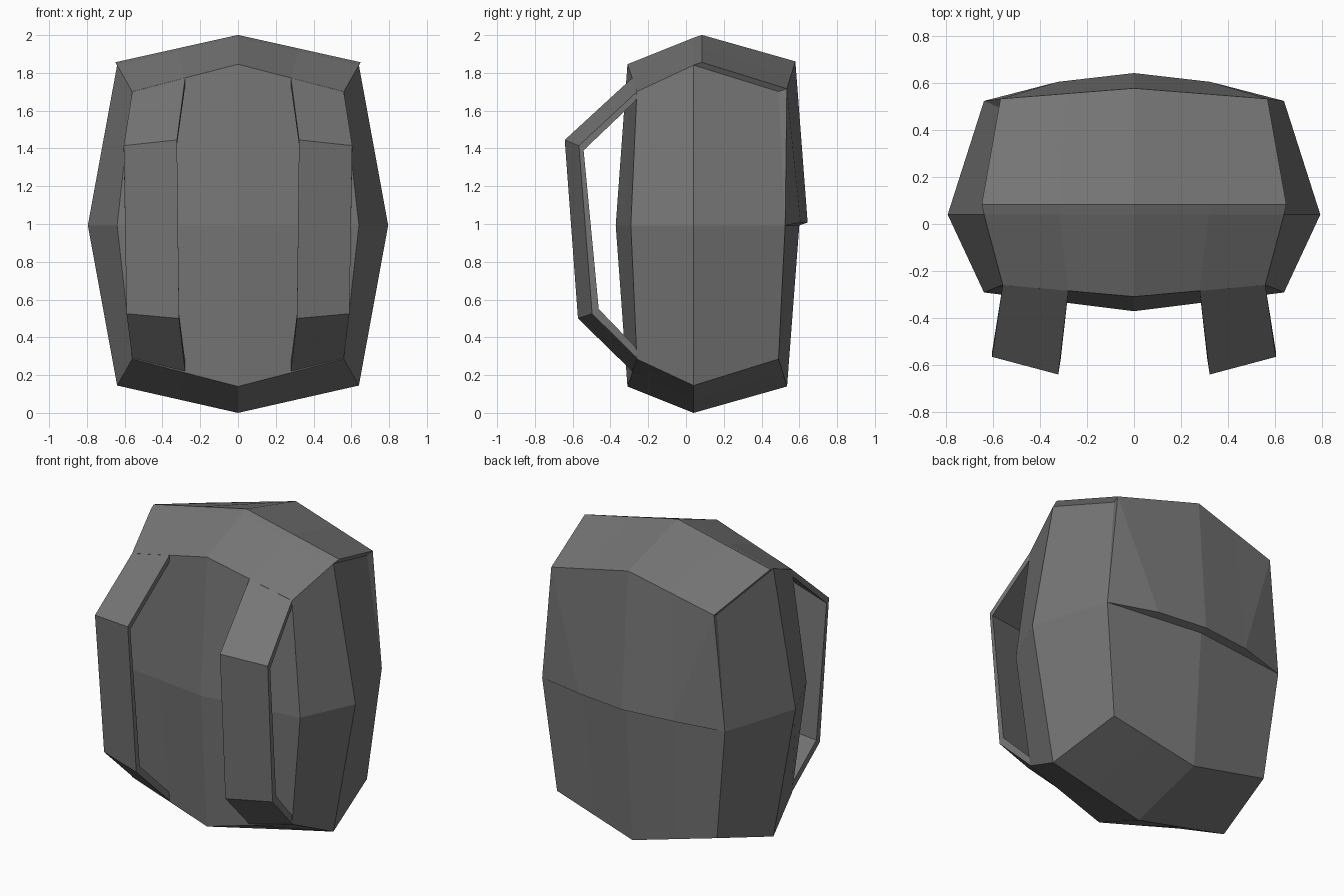
import bpy, bmesh
from mathutils import Vector

if "Cube" in bpy.data.objects:
    bpy.data.objects.remove(bpy.data.objects["Cube"])

US = (-1, -0.5, 0, 0.5, 1)      # columns across the width
HS = (-1, 0, 1)

fabric = bpy.data.materials.new("dark_fabric")
fabric.diffuse_color = (0.18, 0.18, 0.18, 1)
fabric.use_nodes = True
fabric.node_tree.nodes["Principled BSDF"].inputs["Base Color"].default_value = fabric.diffuse_color


def body_point(u, v, w):
    """Map a box grid point to the bulging pack surface."""
    a, b, c = abs(u), abs(v), abs(w)
    x = u * (0.795 - 0.155 * (b + c) + 0.075 * b * c)
    if v < 0:
        depth = 0.412 - 0.08 * a - 0.062 * c + 0.03 * a * c
    else:
        depth = 0.56 - 0.075 * a - 0.065 * c + 0.03 * a * c
    z = 0.993 + w * (0.993 - 0.145 * a - 0.14 * b)
    return Vector((x, 0.04 + v * depth, z))


def flap_point(u, v, w):
    """Raised copy of the surface; its lower corners stay on the body."""
    p = body_point(u, v, w)
    if abs(u) == 1 and w == 0:
        return p
    return p + Vector((0.01 * u, 0.044, 0.015))


def make(name, polys):
    bm = bmesh.new()
    for poly in polys:
        bm.faces.new([bm.verts.new(p) for p in poly])
    bmesh.ops.remove_doubles(bm, verts=bm.verts, dist=1e-4)
    bmesh.ops.dissolve_degenerate(bm, edges=bm.edges, dist=1e-4)
    bmesh.ops.recalc_face_normals(bm, faces=bm.faces)
    mesh = bpy.data.meshes.new(name)
    bm.to_mesh(mesh)
    bm.free()
    mesh.materials.append(fabric)
    ob = bpy.data.objects.new(name, mesh)
    bpy.context.collection.objects.link(ob)
    return ob


def grid(rows_a, rows_b, f):
    """Quads of a parameter grid."""
    for a0, a1 in zip(rows_a, rows_a[1:]):
        for b0, b1 in zip(rows_b, rows_b[1:]):
            yield [f(a0, b0), f(a1, b0), f(a1, b1), f(a0, b1)]


# Pack body: six faceted sides, open only where the flap covers it
polys = []
for s in (-1, 1):
    rows = HS if s < 0 else HS[:2]
    polys += grid(HS, HS, lambda v, w: body_point(s, v, w))
    polys += grid(US, rows, lambda u, w: body_point(u, s, w))
    polys += grid(US, rows, lambda u, v: body_point(u, v, s))
make("pack_body", polys)

# Lid flap: over the rear half of the top and down the upper back
path = [(0, 1), (1, 1), (1, 0)]
polys = []
for (v0, w0), (v1, w1) in zip(path, path[1:]):
    for u0, u1 in zip(US, US[1:]):
        a, b = flap_point(u0, v0, w0), flap_point(u1, v0, w0)
        c, d = flap_point(u1, v1, w1), flap_point(u0, v1, w1)
        if w1 == 0 and u0 == -1:
            polys += [[a, b, c], [a, c, d]]
        elif w1 == 0 and u1 == 1:
            polys += [[a, b, d], [b, c, d]]
        else:
            polys.append([a, b, c, d])
    # side walls
    for s in (-1, 1):
        polys.append([body_point(s, v0, w0), body_point(s, v1, w1),
                      flap_point(s, v1, w1), flap_point(s, v0, w0)])
# front and lower walls
for v, w in (path[0], path[-1]):
    for u0, u1 in zip(US, US[1:]):
        polys.append([body_point(u0, v, w), body_point(u1, v, w),
                      flap_point(u1, v, w), flap_point(u0, v, w)])
make("lid_flap", polys)

# Shoulder straps: four stations of (inner edge, outer edge) points
outside = [((0.28, -0.285, 1.773), (0.56, -0.26, 1.70)),
           ((0.323, -0.642, 1.445), (0.605, -0.567, 1.415)),
           ((0.312, -0.572, 0.50), (0.59, -0.497, 0.525)),
           ((0.28, -0.285, 0.22), (0.56, -0.26, 0.29))]
shift = [(0, -0.004, -0.045), (0, 0.025, -0.025),
         (0, 0.035, 0.025), (0, -0.004, 0.055)]
for side, label in ((-1, "left"), (1, "right")):
    rings = []
    for (p, q), d in zip(outside, shift):
        d = Vector(d)
        ring = [Vector(p), Vector(q), Vector(q) + d, Vector(p) + d]
        rings.append([Vector((side * k.x, k.y, k.z)) for k in ring])
    polys = []
    for r0, r1 in zip(rings, rings[1:]):
        for i in range(4):
            j = (i + 1) % 4
            polys.append([r0[i], r0[j], r1[j], r1[i]])
    make(label + "_shoulder_strap", polys)
